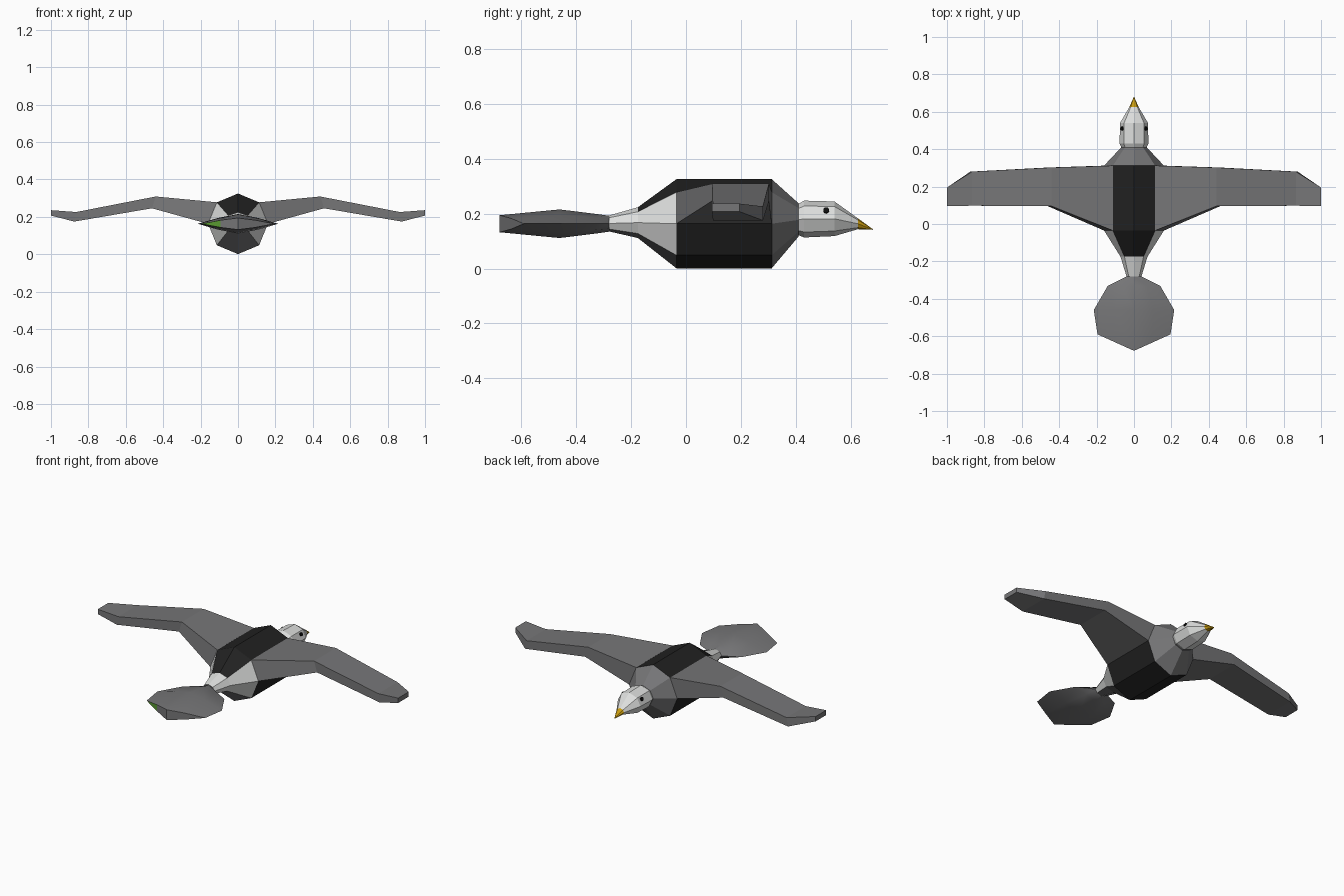
import bpy, bmesh, math
from mathutils import Vector

if "Cube" in bpy.data.objects:
    bpy.data.objects.remove(bpy.data.objects["Cube"])


def material(name, rgb):
    m = bpy.data.materials.new(name)
    m.diffuse_color = (*rgb, 1)
    m.use_nodes = True
    m.node_tree.nodes["Principled BSDF"].inputs["Base Color"].default_value = m.diffuse_color
    return m


GREY = material("grey feathers", (0.18, 0.18, 0.185))
BLACK = material("black feathers", (0.015, 0.015, 0.015))
WHITE = material("white feathers", (0.72, 0.73, 0.72))
YELLOW = material("yellow beak", (0.58, 0.33, 0.005))
GREEN = material("green tail mark", (0.10, 0.32, 0.03))
EYE = material("eye black", (0.004, 0.004, 0.004))


def loft(name, rings, mats, rule=None, caps=(True, True)):
    """Skin rings of points; rule(segment, side) gives the material slot."""
    bm = bmesh.new()
    vs = [[bm.verts.new(p) for p in r] for r in rings]
    n = len(rings[0])
    for s in range(len(vs) - 1):
        for k in range(n):
            j = (k + 1) % n
            f = bm.faces.new((vs[s][k], vs[s][j], vs[s + 1][j], vs[s + 1][k]))
            f.material_index = rule(s, k) if rule else 0
    if caps[0]:
        bm.faces.new(vs[0])
    if caps[1]:
        bm.faces.new(vs[-1])
    bmesh.ops.remove_doubles(bm, verts=bm.verts, dist=1e-5)
    bmesh.ops.recalc_face_normals(bm, faces=bm.faces)
    me = bpy.data.meshes.new(name)
    bm.to_mesh(me)
    bm.free()
    for m in mats:
        me.materials.append(m)
    ob = bpy.data.objects.new(name, me)
    bpy.context.collection.objects.link(ob)
    return ob


def octagon(y, rx, zc, rz):
    a = [k * math.pi / 4 for k in range(8)]     # starts at the top
    return [(rx * math.sin(t), y, zc + rz * math.cos(t)) for t in a]


# Body: black back and belly, white rump sides, grey chest
def body_colour(seg, k):
    top, bottom, lower = k in (0, 7), k in (3, 4), k in (2, 3, 4, 5)
    if seg == 2:
        return 1 if top or lower else 0
    if seg == 3 or bottom:
        return 0
    return 1 if top and seg == 1 else 2


loft("body", [octagon(*r) for r in (
    (-0.28, 0.04, 0.164, 0.029), (-0.175, 0.072, 0.167, 0.056),
    (-0.035, 0.16, 0.163, 0.162), (0.312, 0.16, 0.163, 0.162),
    (0.41, 0.068, 0.177, 0.06))], (GREY, BLACK, WHITE), body_colour)

# Head and beak
loft("head", [octagon(*r) for r in (
    (0.405, 0.066, 0.178, 0.055), (0.43, 0.077, 0.18, 0.067),
    (0.54, 0.075, 0.181, 0.063), (0.625, 0.025, 0.163, 0.02))], (WHITE,))
loft("beak", [octagon(0.625, 0.025, 0.163, 0.02),
              octagon(0.68, 0.001, 0.142, 0.001)], (YELLOW,))

# Eyes: thin discs on the upper cheeks
for side in (-1, 1):
    bpy.ops.mesh.primitive_cylinder_add(
        vertices=10, radius=0.011, depth=0.009, location=(side * 0.063, 0.51, 0.211),
        rotation=Vector((side * 0.9, 0, 0.43)).to_track_quat('Z', 'Y').to_euler())
    eye = bpy.context.object
    eye.name = "eye_left" if side < 0 else "eye_right"
    eye.data.materials.append(EYE)

# Wings: (top x, bottom x, top z, bottom z, front y, rear y)
stations = ((0.113, 0.16, 0.278, 0.163, 0.312, -0.035),
            (0.44, 0.46, 0.309, 0.246, 0.302, 0.095),
            (0.865, 0.875, 0.226, 0.175, 0.28, 0.098),
            (1.0, 1.0, 0.236, 0.207, 0.195, 0.095))
for side in (-1, 1):
    rings = [[(side * xt, yf, zt), (side * xt, yr, zt), (side * xb, yr, zb), (side * xb, yf, zb)]
             for xt, xb, zt, zb, yf, yr in stations]
    loft("wing_left" if side < 0 else "wing_right", rings, (GREY,))


# Tail: flattened fan with a pointed rear edge
def fan(y, w, h, sweep=0.0):
    prof = ((0, 1), (0.48, 0.62), (1, 0), (0.48, -0.62), (0, -1),
            (-0.48, -0.62), (-1, 0), (-0.48, 0.62))
    return [(x * w, y - sweep * (1 - abs(x)), 0.163 + z * h) for x, z in prof]


tail = loft("tail", [fan(-0.28, 0.04, 0.029), fan(-0.33, 0.14, 0.036), fan(-0.46, 0.215, 0.052),
                     fan(-0.59, 0.195, 0.031, 0.088)], (GREY, GREEN), caps=(True, False))

# Tail rear edge faces, one carrying the green mark
bm = bmesh.new()
bm.from_mesh(tail.data)
bm.verts.ensure_lookup_table()
end = [min(bm.verts, key=lambda v: (v.co - Vector(p)).length)
       for p in fan(-0.59, 0.195, 0.031, 0.088)]
for ids, slot in (((1, 2, 3), 0), ((0, 1, 3, 4), 0), ((0, 4, 5, 7), 0), ((5, 6, 7), 1)):
    bm.faces.new([end[i] for i in ids]).material_index = slot
bmesh.ops.recalc_face_normals(bm, faces=bm.faces)
bm.to_mesh(tail.data)
bm.free()
bpy.ops.object.select_all(action='DESELECT')
tail.select_set(True)
bpy.context.view_layer.objects.active = tail
bpy.ops.object.shade_smooth_by_angle(angle=math.radians(28))
